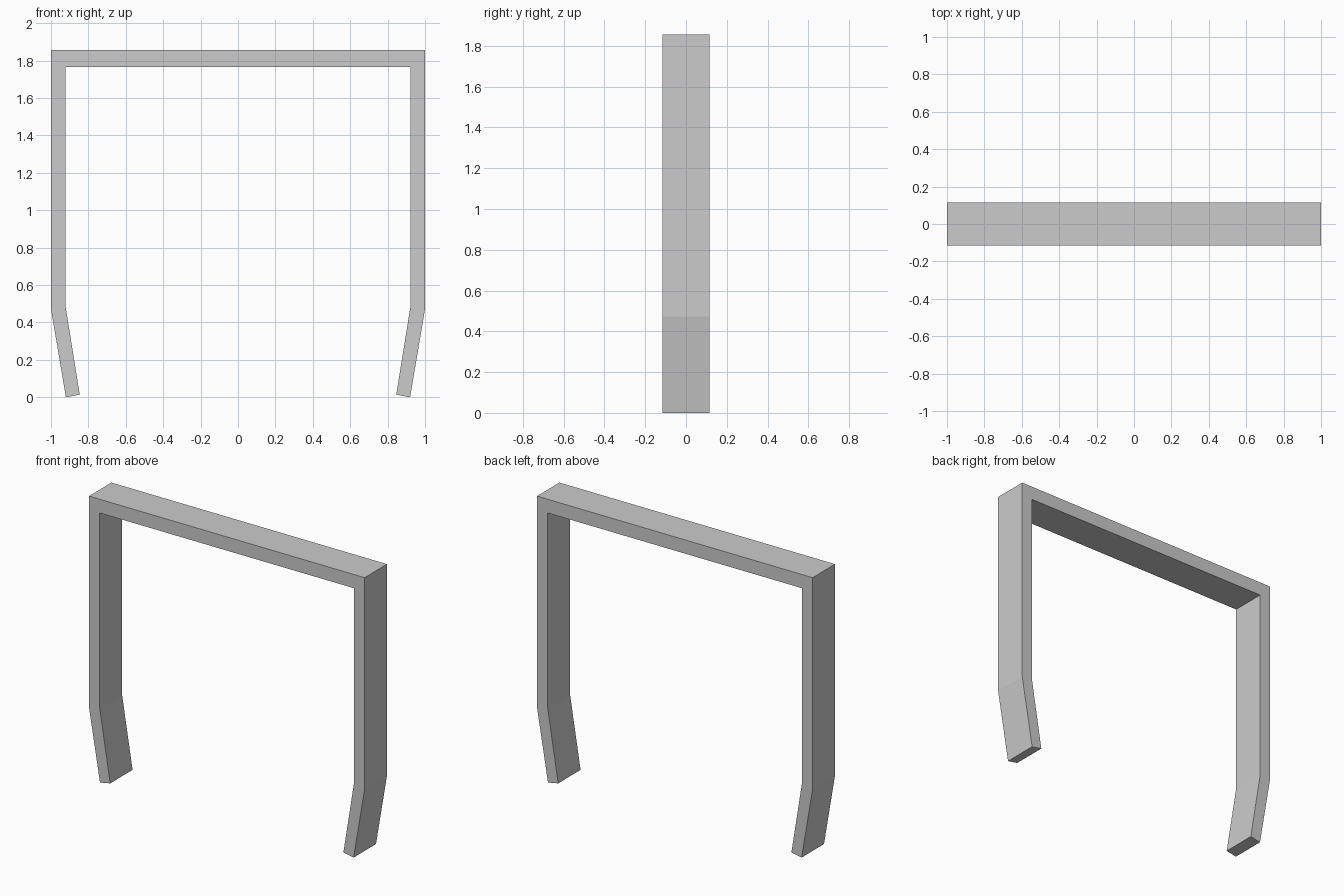
import bpy, bmesh

if "Cube" in bpy.data.objects:
    bpy.data.objects.remove(bpy.data.objects["Cube"])

DEPTH = 0.232

# Left half of the frame outline (x, z): outer edge down to the foot, then inner edge back up
half = [(-1.0, 1.857), (-1.0, 0.472), (-0.92, 0.0),
        (-0.846, 0.014), (-0.922, 0.485), (-0.922, 1.767)]
outline = half + [(-x, z) for x, z in reversed(half)]

# Extrude the bent bar outline through its depth
bm = bmesh.new()
face = bm.faces.new([bm.verts.new((x, -DEPTH / 2, z)) for x, z in outline])
result = bmesh.ops.extrude_face_region(bm, geom=[face])
moved = [v for v in result["geom"] if isinstance(v, bmesh.types.BMVert)]
bmesh.ops.translate(bm, verts=moved, vec=(0, DEPTH, 0))
bmesh.ops.recalc_face_normals(bm, faces=bm.faces)

mesh = bpy.data.meshes.new("bent_frame")
bm.to_mesh(mesh)
bm.free()
frame = bpy.data.objects.new("bent_frame", mesh)
bpy.context.collection.objects.link(frame)
